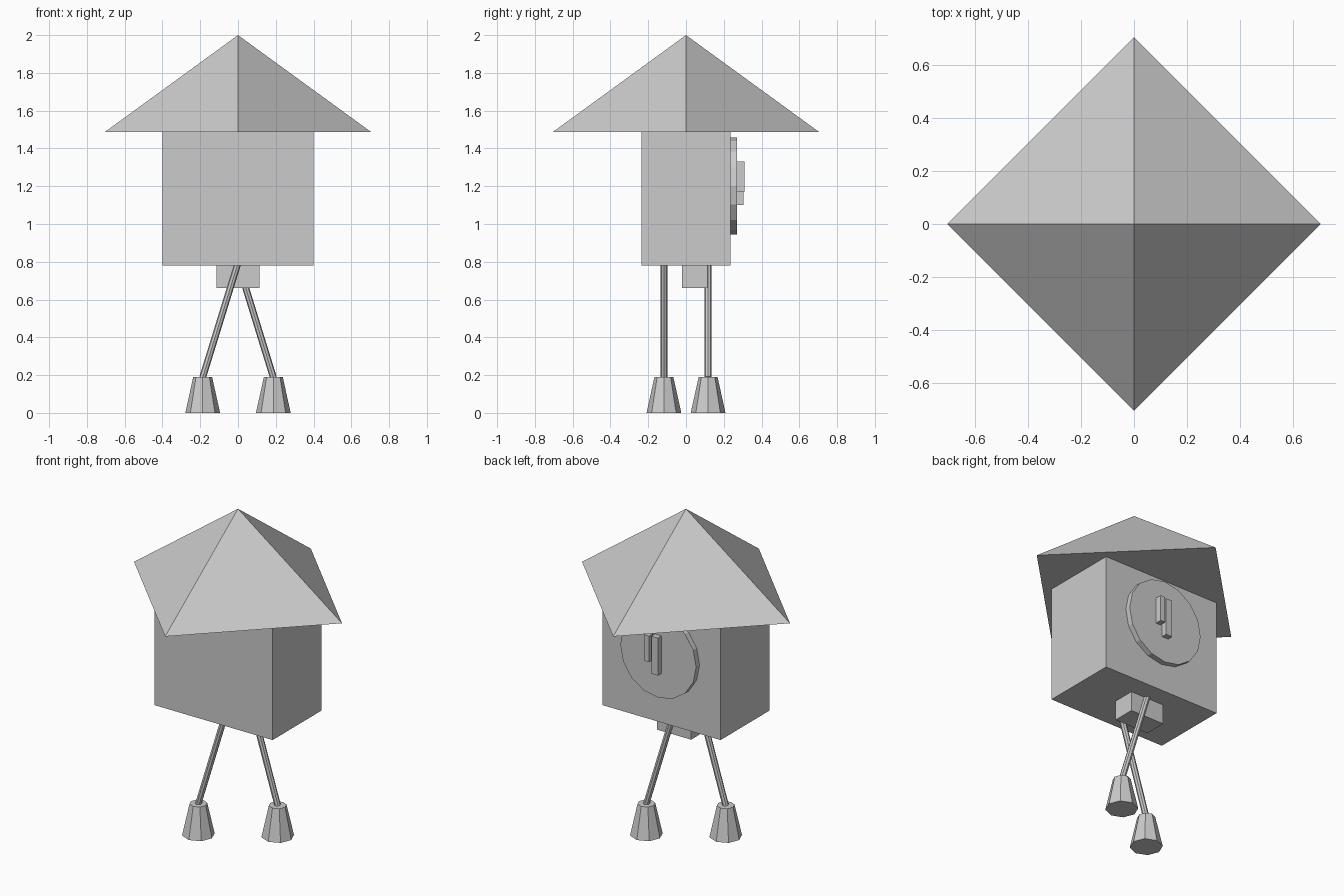
import bpy
from math import radians
from mathutils import Vector

if "Cube" in bpy.data.objects:
    bpy.data.objects.remove(bpy.data.objects["Cube"])


def box(name, lo, hi):
    lo, hi = Vector(lo), Vector(hi)
    bpy.ops.mesh.primitive_cube_add(size=1, location=(lo + hi) / 2)
    o = bpy.context.object
    o.name = name
    o.scale = hi - lo
    return o


def cone(name, sides, r1, r2, start, end):
    start, end = Vector(start), Vector(end)
    axis = end - start
    bpy.ops.mesh.primitive_cone_add(vertices=sides, radius1=r1, radius2=r2,
                                    depth=axis.length, location=(start + end) / 2)
    o = bpy.context.object
    o.name = name
    o.rotation_euler = axis.to_track_quat('Z', 'Y').to_euler()
    return o


# Pyramid roof, corners on the axes
roof = cone("roof", 4, 0.705, 0, (0, 0, 1.487), (0, 0, 2))
roof.rotation_euler = (0, 0, 0)

# Body and the block under it
box("body", (-0.4, -0.236, 0.78), (0.4, 0.236, 1.487))
box("underside_block", (-0.115, -0.022, 0.66), (0.115, 0.115, 0.78))

# Dial on the back face, with two hands
bpy.ops.mesh.primitive_cylinder_add(vertices=16, radius=0.257, depth=0.034,
                                    location=(0, 0.252, 1.202),
                                    rotation=(radians(90), 0, 0))
bpy.context.object.name = "dial"
box("long_hand", (-0.022, 0.267, 1.10), (0.022, 0.304, 1.33))
box("short_hand", (0.034, 0.267, 1.17), (0.067, 0.31, 1.33))

# Splayed legs with flared feet, one per side
for label, s in (("front", -1), ("back", 1)):
    x, y = 0.187 * s, 0.117 * s
    cone(label + "_leg", 8, 0.018, 0.018, (x, y, 0.188), (0.003 * s, y, 0.785))
    foot = cone(label + "_foot", 8, 0.092, 0.05, (x, y, 0), (x, y, 0.19))
    foot.rotation_euler = (0, 0, 0)
